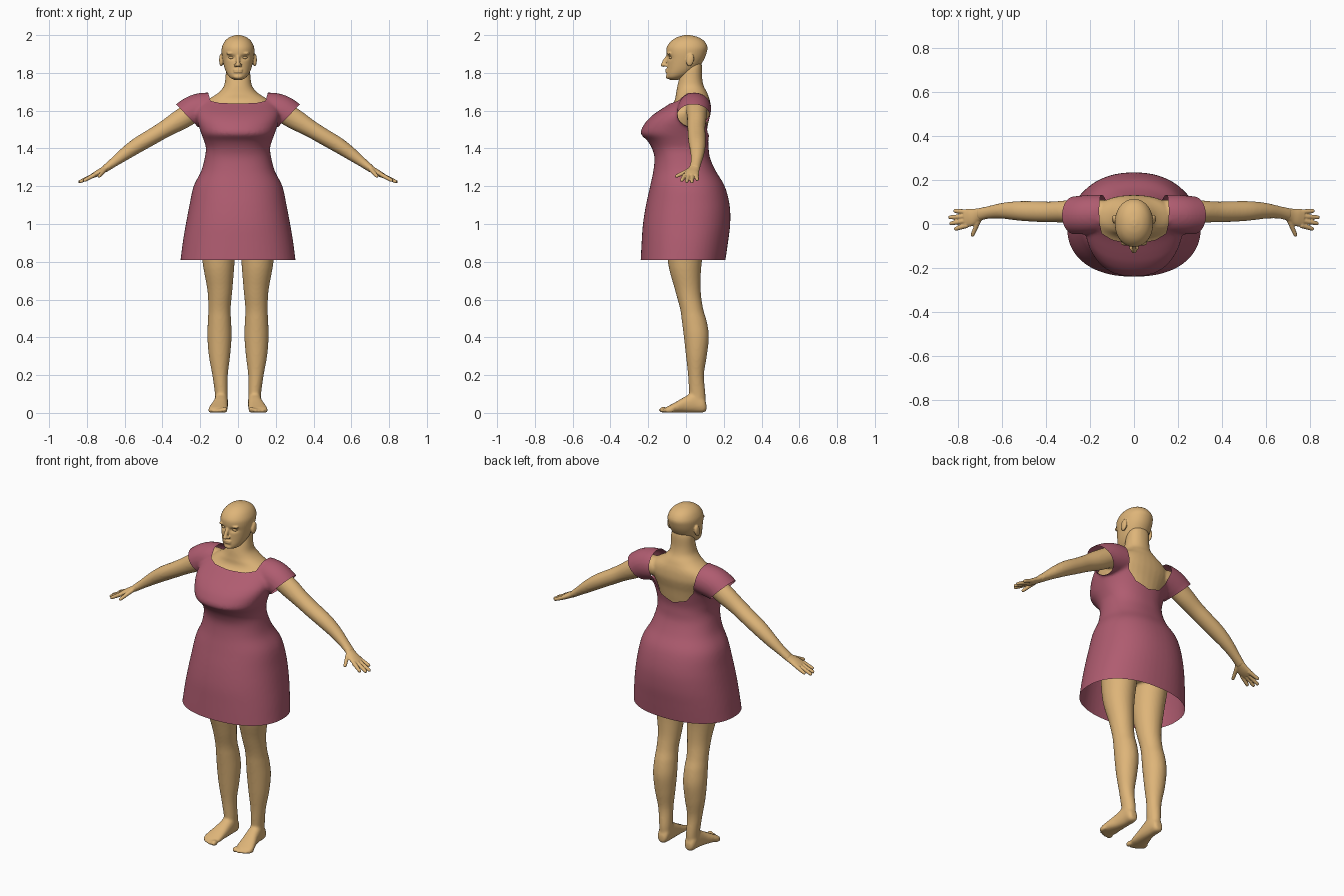
import bpy, bmesh, math
from mathutils import Vector, Matrix

def material(name, rgb):
    m = bpy.data.materials.new(name)
    m.diffuse_color = (*rgb, 1)
    return m

SKIN = material("skin", (0.73, 0.46, 0.19))
CLOTH = material("rose_cloth", (0.43, 0.107, 0.162))

def spline(secs, steps):
    out = []
    for i in range(len(secs) - 1):
        p0, p1, p2, p3 = (secs[max(0, min(len(secs) - 1, i + k))] for k in (-1, 0, 1, 2))
        for s in range(steps):
            t = s / steps
            out.append([0.5 * (2*b + (c-a)*t + (2*a-5*b+4*c-d)*t*t + (3*b-a-3*c+d)*t**3)
                        for a, b, c, d in zip(p0, p1, p2, p3)])
    return out + [list(secs[-1])]

def tube(bm, secs, ref, tangent=None, p=2.0, n=36, steps=5, side=1):
    """Closed loft through sections (x, y, z, radius along ref, other radius)."""
    rows, rings = spline(secs, steps), []
    for i, (x, y, z, a, b) in enumerate(rows):
        lo, hi = rows[max(i-1, 0)], rows[min(i+1, len(rows)-1)]
        t = Vector(tangent) if tangent else (Vector(hi[:3]) - Vector(lo[:3])).normalized()
        u = Vector(ref)
        u = (u - t * u.dot(t)).normalized()
        v = t.cross(u)
        ring = []
        for k in range(n):
            c, s = math.cos(2*math.pi*k/n), math.sin(2*math.pi*k/n)
            q = (Vector((x, y, z)) + u * a * math.copysign(abs(c)**(2/p), c)
                 + v * b * math.copysign(abs(s)**(2/p), s))
            ring.append(bm.verts.new((q.x * side, q.y, q.z)))
        rings.append(ring)
    for r, s in zip(rings, rings[1:]):
        for k in range(n):
            bm.faces.new((r[k], r[(k+1) % n], s[(k+1) % n], s[k]))
    bm.faces.new(rings[0])
    bm.faces.new(rings[-1])

def levels(secs):
    return [(0, (f + b) / 2, z, rx, (b - f) / 2) for z, rx, f, b in secs]

def blob(bm, loc, rad, tilt=0.0):
    m = Matrix.Translation(loc) @ Matrix.Rotation(tilt, 4, 'X') @ Matrix.Diagonal((*rad, 1))
    bmesh.ops.create_uvsphere(bm, u_segments=24, v_segments=14, radius=1, matrix=m)

def finish(name, bm, mat, voxel=None, smooth=4):
    """Make the object; with a voxel size, melt overlapping parts into one skin."""
    bmesh.ops.recalc_face_normals(bm, faces=bm.faces)
    me = bpy.data.meshes.new(name)
    bm.to_mesh(me)
    bm.free()
    ob = bpy.data.objects.new(name, me)
    bpy.context.collection.objects.link(ob)
    if voxel:
        r = ob.modifiers.new("melt", 'REMESH')
        r.mode, r.voxel_size = 'VOXEL', voxel
        s = ob.modifiers.new("soften", 'SMOOTH')
        s.factor, s.iterations = 0.5, smooth
        ev = ob.evaluated_get(bpy.context.evaluated_depsgraph_get())
        new = bpy.data.meshes.new_from_object(ev)
        ob.modifiers.clear()
        ob.data = new
    ob.data.materials.clear()
    ob.data.materials.append(mat)
    ob.data.polygons.foreach_set("use_smooth", [True] * len(ob.data.polygons))
    return ob

X, Y, Z = (1, 0, 0), (0, 1, 0), (0, 0, 1)

# dress profile: z, half width, front y, back y
dress_secs = [(.77, .309, -.242, .203), (.9, .293, -.235, .222), (1.0, .276, -.228, .234),
              (1.1, .257, -.212, .231), (1.2, .235, -.19, .205), (1.28, .195, -.173, .158),
              (1.35, .176, -.167, .127), (1.4, .17, -.18, .12), (1.44, .18, -.204, .118),
              (1.48, .195, -.24, .124), (1.53, .212, -.22, .132), (1.57, .222, -.184, .142),
              (1.6, .222, -.143, .147), (1.64, .212, -.082, .145), (1.67, .2, -.045, .125),
              (1.695, .17, -.02, .09)]

# body: torso, neck, arms, legs, feet
bm = bmesh.new()
torso = [(.92, .16, -.1, .12), (1.0, .2, -.14, .18), (1.1, .215, -.16, .195), (1.2, .21, -.165, .183)]
torso += [(z, rx - .018, f + .018, b - .015) for z, rx, f, b in dress_secs[5:13]]
torso += [(1.635, .185, -.075, .13), (1.66, .158, -.058, .125), (1.68, .125, -.055, .118),
          (1.70, .098, -.051, .11), (1.73, .075, -.046, .094), (1.77, .067, -.036, .086),
          (1.83, .062, -.02, .085), (1.86, .05, -.01, .08)]
tube(bm, levels(torso), X, Z, p=2.2)
arm = [(.14, .055, 1.605, .055, .05), (.21, .057, 1.605, .056, .056), (.3, .057, 1.555, .051, .055),
       (.38, .055, 1.507, .047, .046), (.45, .057, 1.465, .047, .043), (.53, .06, 1.418, .044, .041),
       (.6, .06, 1.37, .036, .034), (.66, .053, 1.325, .029, .025), (.71, .043, 1.288, .029, .019)]
leg = [(.088, .062, .05, .033, .04), (.088, .06, .1, .034, .043), (.095, .053, .2, .041, .042),
       (.098, .055, .3, .056, .055), (.098, .055, .4, .064, .066), (.098, .045, .48, .062, .066),
       (.098, .03, .55, .059, .061), (.096, .01, .65, .066, .068), (.103, -.006, .8, .085, .09),
       (.106, .01, 1.0, .1, .115)]
foot = [(.088, .108, .03, .018, .018), (.088, .092, .042, .031, .04), (.088, .05, .056, .035, .055),
        (.092, 0, .045, .039, .044), (.1, -.045, .032, .046, .031), (.106, -.085, .021, .051, .02),
        (.107, -.108, .016, .044, .013)]
for s in (1, -1):
    tube(bm, arm, Y, side=s)
    tube(bm, leg, X, Z, side=s)
    tube(bm, foot, X, (0, -1, 0), p=2.3, side=s)
    for x, y, r in ((.07, -.12, .016), (.094, -.117, .012), (.113, -.109, .011),
                    (.131, -.1, .011), (.147, -.087, .011)):
        blob(bm, (s * x, y, r), (r * .95, .024, r))
finish("body", bm, SKIN, .0075)

# hands
bm = bmesh.new()
palm = [(.68, .05, 1.31, .026, .019), (.715, .04, 1.285, .031, .017), (.745, .03, 1.268, .04, .016),
        (.772, .026, 1.254, .041, .012)]
fingers = [((.76, -.006, 1.26), (.818, -.024, 1.228)), ((.765, .015, 1.257), (.84, .002, 1.222)),
           ((.765, .035, 1.257), (.845, .03, 1.22)), ((.757, .055, 1.26), (.822, .06, 1.232)),
           ((.705, .022, 1.288), (.738, -.056, 1.25))]
for s in (1, -1):
    tube(bm, palm, Y, side=s)
    for a, b in fingers:
        a, b = Vector(a), Vector(b)
        ref = Y if b.y > -.05 else X
        tube(bm, [(*a.lerp(b, t), r, r) for t, r in ((0, .012), (.5, .0105), (.9, .009), (1, .005))],
             ref, n=14, steps=3, side=s)
finish("hands", bm, SKIN, .0035, 3)

# head with nose, lips, brows and ears
bm = bmesh.new()
head_secs = [(1.763, .02, -.085, -.04), (1.775, .042, -.1, -.01), (1.795, .058, -.103, .03),
             (1.825, .071, -.101, .065), (1.87, .082, -.1, .095), (1.91, .087, -.104, .11),
             (1.94, .084, -.1, .113), (1.97, .068, -.077, .095), (1.99, .043, -.044, .062),
             (2.0, .012, -.008, .02)]
tube(bm, levels(head_secs), X, Z, p=2.1, n=48)
tube(bm, [(0, -.094, 1.893, .01, .008), (0, -.11, 1.865, .01, .012), (0, -.119, 1.845, .013, .012)],
     X, n=20)
blob(bm, (0, -.12, 1.842), (.013, .014, .01))
for z, d in ((1.816, .009), (1.806, .009)):
    blob(bm, (0, -.101, z), (.025, d, .0055))
blob(bm, (0, -.093, 1.78), (.025, .014, .013))
for s in (1, -1):
    blob(bm, (s * .013, -.109, 1.84), (.009, .01, .008))
    blob(bm, (s * .036, -.087, 1.903), (.026, .013, .008))
    blob(bm, (s * .089, .022, 1.868), (.011, .02, .034), -.2)
head = finish("head", bm, SKIN, .004, 3)
for v in head.data.vertices:
    if v.co.y < -.03:
        d = ((abs(v.co.x) - .034) / .02)**2 + ((v.co.z - 1.882) / .012)**2
        v.co.y += .011 * math.exp(-d)

# eyes
bm = bmesh.new()
for s in (1, -1):
    blob(bm, (s * .034, -.077, 1.881), (.016, .013, .008))
finish("eyes", bm, SKIN)

# dress: skirt and bodice melted with cap sleeves, then opened
bm = bmesh.new()
tube(bm, levels(dress_secs), X, Z, p=2.25, n=56)
sleeve = [(.1, .048, 1.612, .085, .07), (.155, .046, 1.612, .088, .084), (.21, .043, 1.603, .089, .087),
          (.26, .04, 1.582, .087, .083), (.34, .038, 1.525, .084, .077)]
for s in (1, -1):
    tube(bm, sleeve, Y, side=s)
dress = finish("dress", bm, CLOTH, .009, 6)

bm = bmesh.new()
bm.from_mesh(dress.data)

def slice_mesh(co, no, clear=False):
    bmesh.ops.bisect_plane(bm, geom=bm.verts[:] + bm.edges[:] + bm.faces[:], dist=1e-5,
                           plane_co=co, plane_no=no, clear_outer=clear)

slice_mesh((0, 0, .81), (0, 0, -1), True)
SPLIT = .04
front = [(.165, 1.72), (.146, 1.652), (.1, 1.641), (0, 1.637)]
back = [(.162, 1.72), (.15, 1.62), (.125, 1.54), (.08, 1.485), (0, 1.46)]
slice_mesh((0, SPLIT, 0), Y)
for line in (front, back):
    for (x1, z1), (x2, z2) in zip(line, line[1:]):
        for s in (1, -1):
            slice_mesh((s * x1, 0, z1), (s * (z2 - z1), 0, x1 - x2))
for s in (1, -1):
    slice_mesh((s * .273, 0, 1.577), (s * .72, 0, -.69))

def opened(c):
    x = abs(c.x)
    if x > .205 and c.z > 1.45 and .72 * (x - .273) - .69 * (c.z - 1.577) > 0:
        return True
    line = front if c.y < SPLIT else back
    return all((x - a[0]) * (b[1] - a[1]) + (c.z - a[1]) * (a[0] - b[0]) > 0
               for a, b in zip(line, line[1:]))

bmesh.ops.delete(bm, geom=[f for f in bm.faces if opened(f.calc_center_median())], context='FACES')
bm.to_mesh(dress.data)
bm.free()
